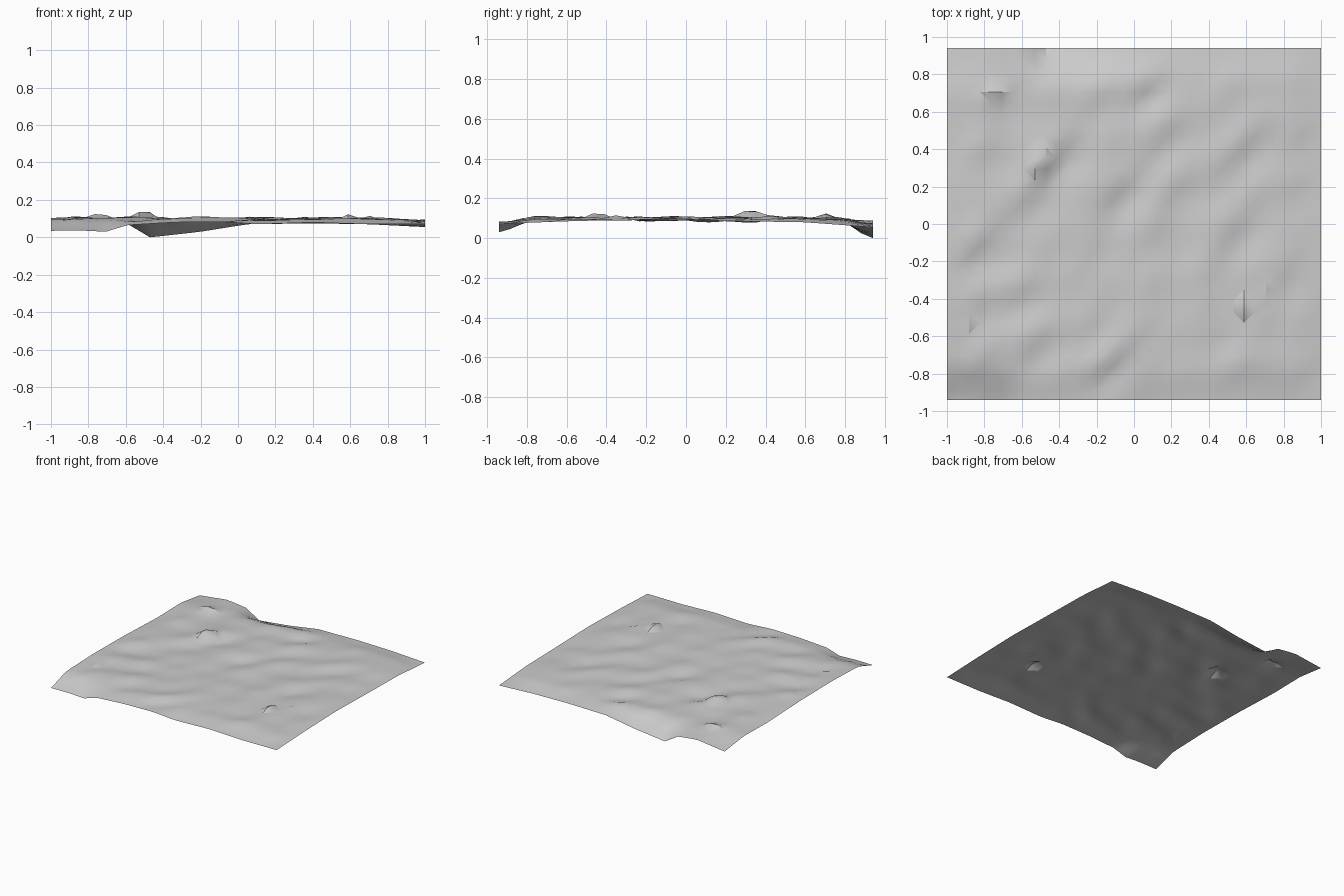
import bpy, bmesh, math

if "Cube" in bpy.data.objects:
    bpy.data.objects.remove(bpy.data.objects["Cube"])

NX, NY = 34, 32            # square cells, about 0.059 each
HX, HY = 1.0, 0.94
LEVEL = 0.098              # mean height of the sheet

# border outlines: (position along the edge, height)
BACK = [(-1, .06), (-.75, .09), (-.588, .07), (-.47, 0), (-.2, .03), (.05, .07),
        (.4, .075), (.7, .07), (1, .055)]
FRONT = [(-1, .035), (-.85, .037), (-.7, .03), (-.6, .065), (-.35, .08), (-.1, .085),
         (.1, .07), (.4, .08), (.7, .07), (1, .072)]
LEFT = [(-.94, .035), (-.75, .095), (-.4, .105), (0, .1), (.4, .085), (.7, .09), (.94, .06)]
RIGHT = [(-.94, .072), (-.6, .085), (-.2, .095), (.3, .085), (.6, .08), (.94, .055)]

# diagonal folds: centre x, y, half length, half width, height
FOLDS = [
    (-0.72, 0.00, 0.35, 0.10, 0.026), (-0.45, 0.34, 0.15, 0.08, 0.020),
    (0.08, 0.72, 0.18, 0.08, 0.020), (0.72, 0.52, 0.25, 0.09, 0.018),
    (0.95, 0.47, 0.15, 0.09, 0.020), (-0.86, -0.80, 0.15, 0.09, 0.022),
    (-0.15, -0.78, 0.15, 0.08, 0.022), (0.90, -0.84, 0.15, 0.08, 0.018),
    (0.10, -0.55, 0.25, 0.09, 0.016), (0.40, -0.45, 0.12, 0.08, 0.016),
    (-0.05, 0.20, 0.30, 0.09, 0.016), (-0.80, 0.62, 0.15, 0.08, 0.016),
]
# small raised chips: centre x, y, half size x, y, height
CHIPS = [(.59, -.44, .05, .04, .026), (-.50, .33, .04, .04, .022), (-.90, -.55, .04, .03, .02),
         (-.75, .70, .05, .03, .016), (.70, -.33, .04, .03, .014)]


def along(profile, t):
    for (a, ha), (b, hb) in zip(profile, profile[1:]):
        if t <= b + 1e-6:
            return ha + (hb - ha) * (t - a) / (b - a)
    return profile[-1][1]


def height(x, y):
    h = LEVEL
    for cx, cy, length, width, a in FOLDS:
        u = ((x - cx) + (y - cy)) / math.sqrt(2) / length
        v = ((x - cx) - (y - cy)) / math.sqrt(2) / width
        h -= a * v * math.exp(-u * u - v * v)
    # gentle uneven ripples
    h += 0.005 * math.sin(13 * (x - y) + 2.5 * math.sin(2.7 * x + 4.1 * y))
    h += 0.005 * math.sin(8 * x - 19 * y + 1.0) * math.cos(6 * x + 5 * y)
    h += 0.004 * math.sin(23 * x - 9 * y) * math.sin(4 * x - 7 * y + 2)
    for cx, cy, sx, sy, a in CHIPS:
        if abs(x - cx) < sx and abs(y - cy) < sy:
            h += a
    # ease each side into its border outline
    edges = [(HY - y, along(BACK, x)), (y + HY, along(FRONT, x)),
             (x + HX, along(LEFT, y)), (HX - x, along(RIGHT, y))]
    total, blend, keep = 0.0, 0.0, 1.0
    for d, edge in edges:
        w = math.exp(-(d / 0.11) ** 2)
        near = w / (d + 1e-5)
        total += near
        blend += near * edge
        keep *= 1 - w
    h = keep * h + (1 - keep) * blend / max(total, 1e-12)
    return min(max(h, 0.0), 0.14)


# rippled sheet
bm = bmesh.new()
rows = []
for j in range(NY + 1):
    y = -HY + 2 * HY * j / NY
    rows.append([])
    for i in range(NX + 1):
        x = -HX + 2 * HX * i / NX
        rows[-1].append(bm.verts.new((x, y, height(x, y))))
for j in range(NY):
    for i in range(NX):
        bm.faces.new((rows[j][i], rows[j][i + 1], rows[j + 1][i + 1], rows[j + 1][i]))

# stand it exactly on z = 0
lo = min(v.co.z for v in bm.verts)
for v in bm.verts:
    v.co.z -= lo
bmesh.ops.triangulate(bm, faces=bm.faces[:])

mesh = bpy.data.meshes.new("ground_sheet")
bm.to_mesh(mesh)
bm.free()
sheet = bpy.data.objects.new("ground_sheet", mesh)
bpy.context.collection.objects.link(sheet)

grey = bpy.data.materials.new("light_grey")
grey.diffuse_color = (0.6, 0.6, 0.6, 1)
grey.use_nodes = True
grey.node_tree.nodes["Principled BSDF"].inputs["Base Color"].default_value = grey.diffuse_color
mesh.materials.append(grey)

bpy.context.view_layer.objects.active = sheet
sheet.select_set(True)
bpy.ops.object.shade_smooth_by_angle(angle=math.radians(25))
